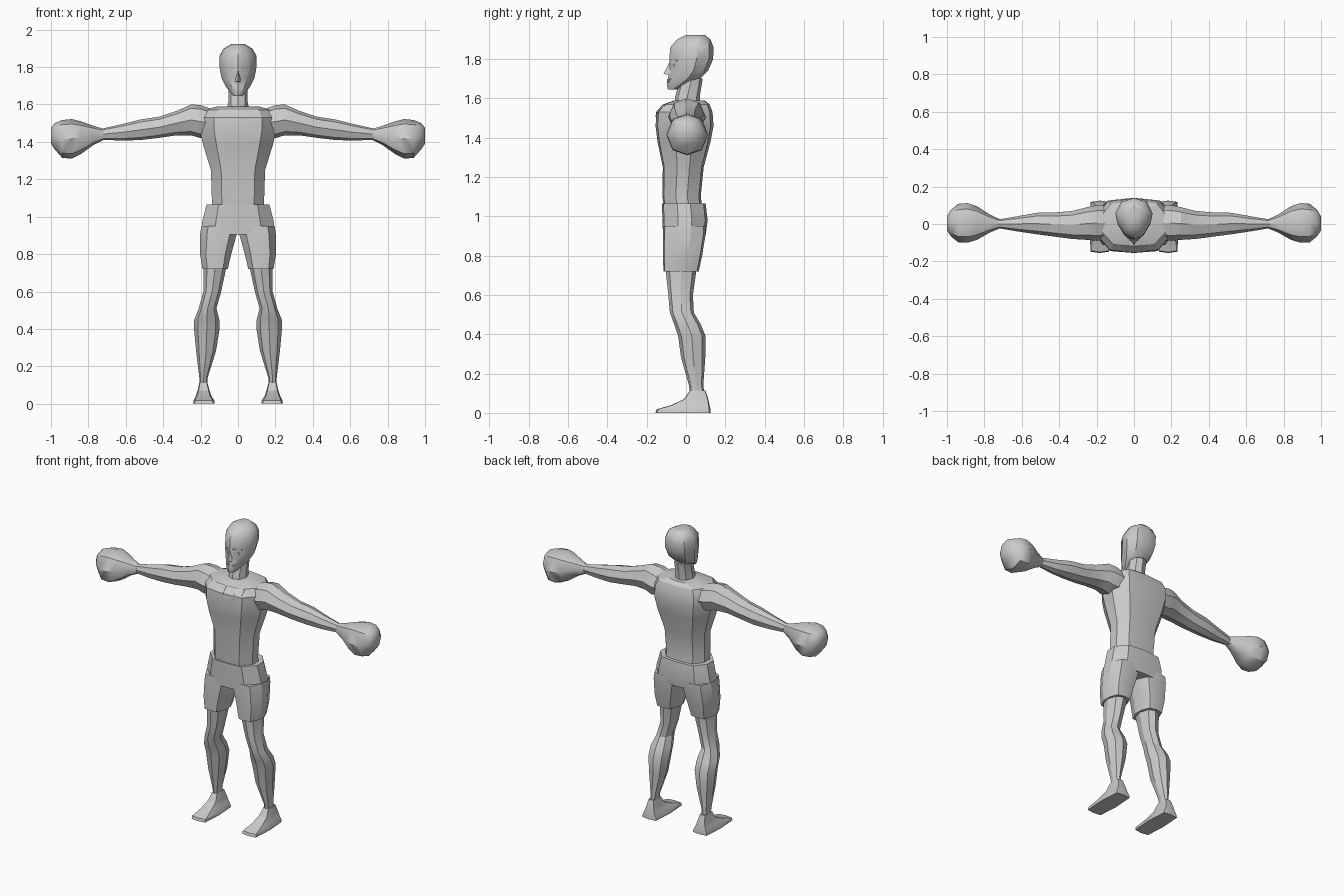
import bpy, bmesh, math
from mathutils import Vector
from mathutils.bvhtree import BVHTree

if "Cube" in bpy.data.objects:
    bpy.data.objects.remove(bpy.data.objects["Cube"])

grey = bpy.data.materials.new("clay grey")
grey.diffuse_color = (0.6, 0.6, 0.6, 1)
grey.use_nodes = True
grey.node_tree.nodes["Principled BSDF"].inputs["Base Color"].default_value = grey.diffuse_color

# Unit cross-sections, front is -v
BODY = [(0, -1), (.62, -.93), (1, -.3), (1, .3), (.68, .9), (0, 1)]
HEAD = [(0, -1), (.5, -.8), (.88, -.25), (1, .25), (.7, .8), (0, 1)]
BOX = [(0, -1), (.85, -.95), (1, 0), (.85, .95), (0, 1)]
LIMB = [(0, -1), (.7, -.75), (1, 0), (.7, .75), (0, 1)]


def full(half):
    return half + [(-u, v) for u, v in reversed(half[1:-1])]


def finish(name, bm, mirror=False, angle=25):
    bmesh.ops.recalc_face_normals(bm, faces=bm.faces)
    me = bpy.data.meshes.new(name)
    bm.to_mesh(me)
    bm.free()
    me.materials.append(grey)
    ob = bpy.data.objects.new(name, me)
    bpy.context.collection.objects.link(ob)
    bpy.ops.object.select_all(action='DESELECT')
    ob.select_set(True)
    bpy.context.view_layer.objects.active = ob
    bpy.ops.object.shade_smooth_by_angle(angle=math.radians(angle))
    if mirror:
        ob.modifiers.new("mirror", 'MIRROR')
    return ob


def loft(name, rows, half, axis='z', mirror=False, angle=25):
    """rows: position along axis, then low/high of the two cross directions."""
    bm = bmesh.new()
    rings = []
    for t, a0, a1, b0, b1 in rows:
        ring = []
        for u, v in full(half):
            a = (a0 + a1) / 2 + u * (a1 - a0) / 2
            b = (b0 + b1) / 2 + v * (b1 - b0) / 2
            ring.append(bm.verts.new((a, b, t) if axis == 'z' else (t, a, b)))
        rings.append(ring)
    n = len(rings[0])
    for r, s in zip(rings, rings[1:]):
        for i in range(n):
            bm.faces.new((r[i], r[(i + 1) % n], s[(i + 1) % n], s[i]))
    bm.faces.new(rings[0])
    bm.faces.new(rings[-1])
    return finish(name, bm, mirror, angle)


def sym(rows):
    return [(z, -w, w, f, b) for z, w, f, b in rows]


# Shirt and trunk
torso = loft("shirt", sym([
    (1.03, .14, -.11, .085), (1.10, .14, -.12, .075), (1.25, .145, -.118, .09),
    (1.38, .185, -.145, .125), (1.46, .205, -.155, .14), (1.53, .205, -.15, .135),
    (1.57, .18, -.115, .12), (1.59, .11, -.06, .095)]), BODY)
# Shorts
loft("shorts_top", sym([
    (.905, .2, -.117, .1), (.98, .19, -.12, .11), (1.065, .168, -.122, .1)]), BODY)
loft("shorts_leg", [
    (.72, .055, .19, -.115, .065), (.80, .036, .203, -.117, .082),
    (.91, .006, .202, -.117, .1), (.95, .002, .196, -.115, .1)], BODY, mirror=True)
# Legs
loft("leg", [
    (.09, .165, .205, .02, .095), (.14, .162, .207, .015, .088),
    (.28, .118, .224, -.025, .098), (.39, .1, .234, -.04, .1),
    (.45, .1, .234, -.06, .075), (.51, .115, .21, -.082, .04),
    (.60, .09, .185, -.09, .035), (.74, .06, .183, -.105, .055)], LIMB, mirror=True)
loft("foot", [
    (0, .125, .24, -.155, .125), (.018, .127, .238, -.15, .124),
    (.04, .142, .226, -.075, .12), (.07, .152, .216, -.01, .113),
    (.115, .164, .206, .02, .098)], BOX, mirror=True)
# Arms
loft("arm", [
    (.14, -.085, .1, 1.43, 1.575), (.20, -.09, .1, 1.42, 1.597),
    (.25, -.085, .09, 1.435, 1.6), (.33, -.08, .07, 1.435, 1.565),
    (.42, -.068, .062, 1.422, 1.535), (.52, -.055, .06, 1.41, 1.52),
    (.62, -.04, .042, 1.407, 1.495), (.74, -.02, .022, 1.412, 1.468)],
    LIMB, axis='x', mirror=True)
# Round fists
loft("fist", [
    (.72, -.025, .027, 1.41, 1.47), (.77, -.045, .05, 1.385, 1.485),
    (.84, -.085, .095, 1.335, 1.51), (.89, -.1, .112, 1.31, 1.522),
    (.94, -.098, .108, 1.315, 1.517), (.98, -.065, .075, 1.36, 1.5),
    (1.0, -.035, .04, 1.39, 1.475)], LIMB, axis='x', mirror=True, angle=40)
# Neck and head
loft("neck", sym([
    (1.56, .062, -.06, .07), (1.61, .052, -.055, .07), (1.70, .052, -.03, .085)]), LIMB)
head = loft("head", sym([
    (1.645, .022, -.092, -.05), (1.665, .042, -.097, .0), (1.70, .068, -.092, .07),
    (1.74, .088, -.085, .112), (1.80, .099, -.085, .138), (1.86, .099, -.08, .14),
    (1.90, .076, -.045, .125), (1.923, .035, .0, .095)]), HEAD, angle=35)


def plate(name, target, boxes, lift, mirror=True):
    """Thin patches laid on the front of target; boxes are x0, x1, z0, z1."""
    tree = BVHTree.FromObject(target, bpy.context.evaluated_depsgraph_get())
    bm = bmesh.new()
    for x0, x1, z0, z1 in boxes:
        quad = []
        for x, z in ((x0, z0), (x1, z0), (x1, z1), (x0, z1)):
            hit = tree.ray_cast(Vector((x, -1, z)), Vector((0, 1, 0)))[0]
            quad.append((hit if hit else Vector((x, 0, z))) - Vector((0, lift, 0)))
        outer = [bm.verts.new(p) for p in quad]
        inner = [bm.verts.new(p + Vector((0, 2 * lift, 0))) for p in quad]
        bm.faces.new(outer)
        for i in range(4):
            j = (i + 1) % 4
            bm.faces.new((outer[i], inner[i], inner[j], outer[j]))
    return finish(name, bm, mirror)


# Stepped neckline, brows, eyes and lips
plate("neckline", torso, [(.001, .07, 1.505, 1.53), (.001, .07, 1.53, 1.57),
                          (.07, .12, 1.54, 1.57)], .003)
plate("brow", head, [(.018, .06, 1.787, 1.797)], .005)
plate("eye", head, [(.02, .05, 1.762, 1.775)], .003)
plate("lips", head, [(.001, .027, 1.692, 1.699), (.001, .024, 1.682, 1.689)], .004)

# Nose wedge
bm = bmesh.new()
pts = [(0, -.084, 1.785), (-.02, -.075, 1.718), (.02, -.075, 1.718), (0, -.115, 1.724)]
v = [bm.verts.new(p) for p in pts]
for f in ((0, 1, 3), (0, 3, 2), (1, 2, 3), (0, 2, 1)):
    bm.faces.new([v[i] for i in f])
finish("nose", bm)
